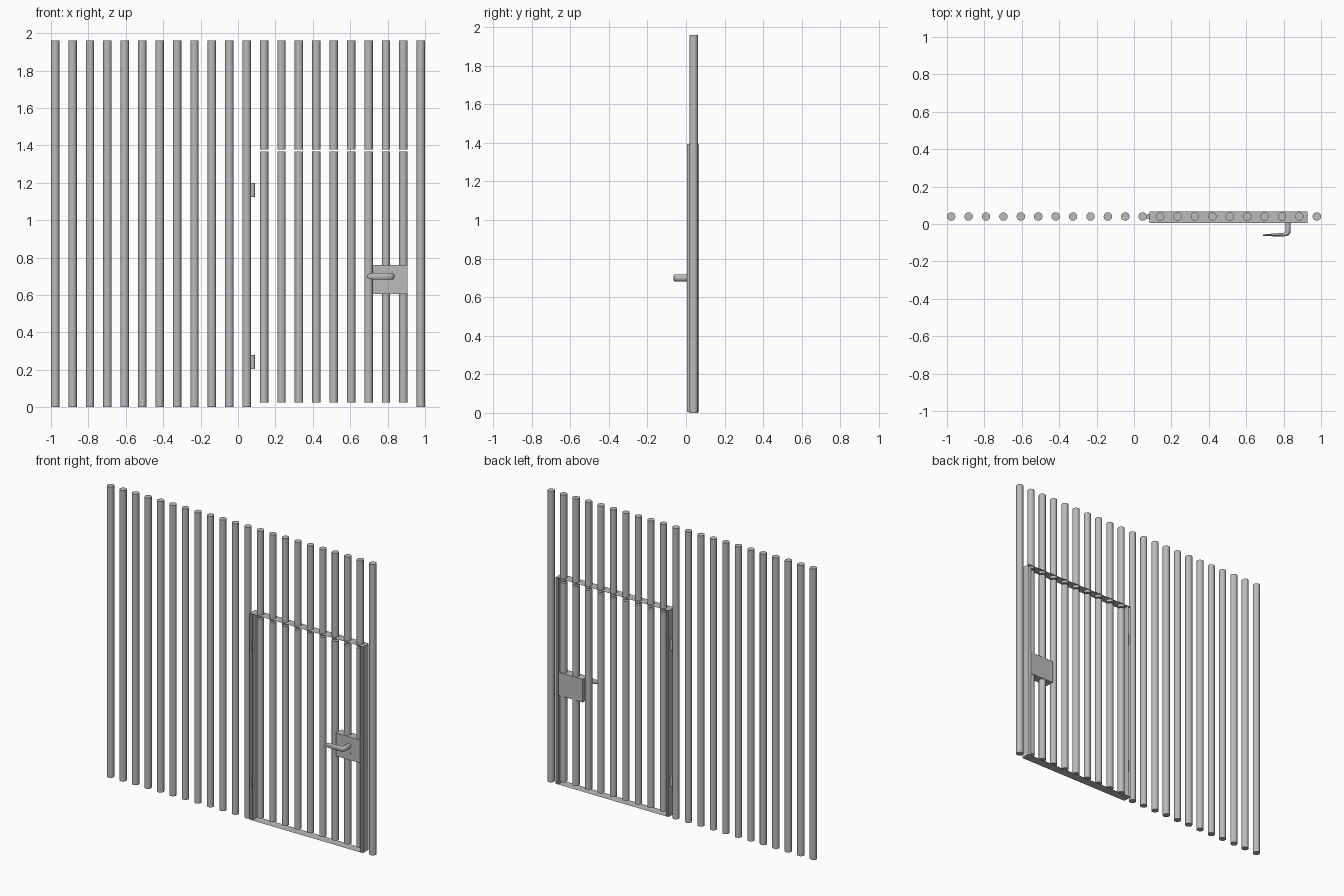
import bpy, bmesh, math
from mathutils import Vector

if "Cube" in bpy.data.objects:
    bpy.data.objects.remove(bpy.data.objects["Cube"])

steel = bpy.data.materials.new("steel_grey")
steel.diffuse_color = (0.5, 0.5, 0.5, 1)
steel.use_nodes = True
steel.node_tree.nodes["Principled BSDF"].inputs["Base Color"].default_value = steel.diffuse_color

BAR_Y, BAR_R = 0.04, 0.0225


def finish(name, bm, smooth=True):
    me = bpy.data.meshes.new(name)
    bm.to_mesh(me)
    bm.free()
    ob = bpy.data.objects.new(name, me)
    bpy.context.collection.objects.link(ob)
    me.materials.append(steel)
    if smooth:
        bpy.ops.object.select_all(action='DESELECT')
        ob.select_set(True)
        bpy.context.view_layer.objects.active = ob
        bpy.ops.object.shade_smooth_by_angle(angle=math.radians(35))
    return ob


def rod(name, x, y, z0, z1, r, n=24):
    bm = bmesh.new()
    bmesh.ops.create_cone(bm, cap_ends=True, segments=n, radius1=r, radius2=r, depth=z1 - z0)
    bmesh.ops.translate(bm, verts=bm.verts, vec=(x, y, (z0 + z1) / 2))
    return finish(name, bm)


def box(name, lo, hi):
    bm = bmesh.new()
    bmesh.ops.create_cube(bm, size=1)
    for v in bm.verts:
        v.co = Vector([lo[i] + (v.co[i] + 0.5) * (hi[i] - lo[i]) for i in range(3)])
    return finish(name, bm, False)


# row of 22 bars; nine of them are split by the door
for i in range(22):
    x = -0.9775 + i * 1.955 / 21
    if 12 <= i <= 20:
        rod("upper_bar", x, BAR_Y, 1.378, 1.96, BAR_R)
        rod("door_bar", x, BAR_Y, 0.025, 1.368, BAR_R)
    else:
        rod("fence_bar", x, BAR_Y, 0, 1.96, BAR_R)

# door frame: thin sheets seen edge-on from the front
X0, X1, Z0, Z1, Y0, Y1 = 0.083, 0.927, 0.005, 1.395, 0.005, 0.0665
bm = bmesh.new()
corners = [(X0, Z0), (X1, Z0), (X1, Z1), (X0, Z1)]
front = [bm.verts.new((x, Y0, z)) for x, z in corners]
back = [bm.verts.new((x, Y1, z)) for x, z in corners]
for i in range(4):
    j = (i + 1) % 4
    bm.faces.new((front[i], front[j], back[j], back[i]))
# inner side faces of the two uprights
for x, flip in ((X0 + 0.02, False), (X1 - 0.02, True)):
    q = [bm.verts.new(p) for p in ((x, Y0, Z0), (x, Y1, Z0), (x, Y1, Z1), (x, Y0, Z1))]
    bm.faces.new(q[::-1] if flip else q)
finish("door_frame", bm, False)

# hinges
for z in (0.205, 1.125):
    rod("hinge", 0.078, BAR_Y, z, z + 0.073, 0.013, 16)

# lock case
box("lock_case", (0.725, 0.007, 0.605), (0.905, 0.0645, 0.76))

# keyhole plate: circle with a slot below
bm = bmesh.new()
pts = []
for k in range(17):
    a = math.radians(-65 + 310 * k / 16)
    pts.append((0.825 + 0.011 * math.cos(a), 0.648 + 0.011 * math.sin(a)))
pts += [(0.820, 0.622), (0.830, 0.622)]
f = bm.faces.new([bm.verts.new((x, 0.007, z)) for x, z in pts])
ext = bmesh.ops.extrude_face_region(bm, geom=[f])
bmesh.ops.translate(bm, verts=[g for g in ext["geom"] if isinstance(g, bmesh.types.BMVert)],
                    vec=(0, -0.002, 0))
bmesh.ops.recalc_face_normals(bm, faces=bm.faces)
finish("keyhole", bm, False)

# lever handle: elliptical sections swept along a bent path
# (x, y, direction in degrees, half thickness, half height)
path = [(0.824, 0.010, 270, 0.014, 0.018), (0.824, -0.035, 270, 0.014, 0.018),
        (0.822, -0.045, 250, 0.014, 0.018), (0.815, -0.053, 220, 0.012, 0.018),
        (0.802, -0.057, 190, 0.009, 0.018), (0.760, -0.058, 180, 0.008, 0.018),
        (0.720, -0.059, 180, 0.006, 0.017), (0.700, -0.060, 180, 0.005, 0.013),
        (0.690, -0.060, 180, 0.003, 0.005)]
bm = bmesh.new()
N = 20
rings = []
for x, y, d, w, h in path:
    d = math.radians(d)
    nx, ny = -math.sin(d), math.cos(d)
    rings.append([bm.verts.new((x + nx * w * math.cos(t), y + ny * w * math.cos(t),
                                0.70 + h * math.sin(t)))
                  for t in (2 * math.pi * k / N for k in range(N))])
for a, b in zip(rings, rings[1:]):
    for k in range(N):
        bm.faces.new((a[k], a[(k + 1) % N], b[(k + 1) % N], b[k]))
bm.faces.new(rings[0])
bm.faces.new(rings[-1])
bmesh.ops.recalc_face_normals(bm, faces=bm.faces)
finish("handle", bm)
